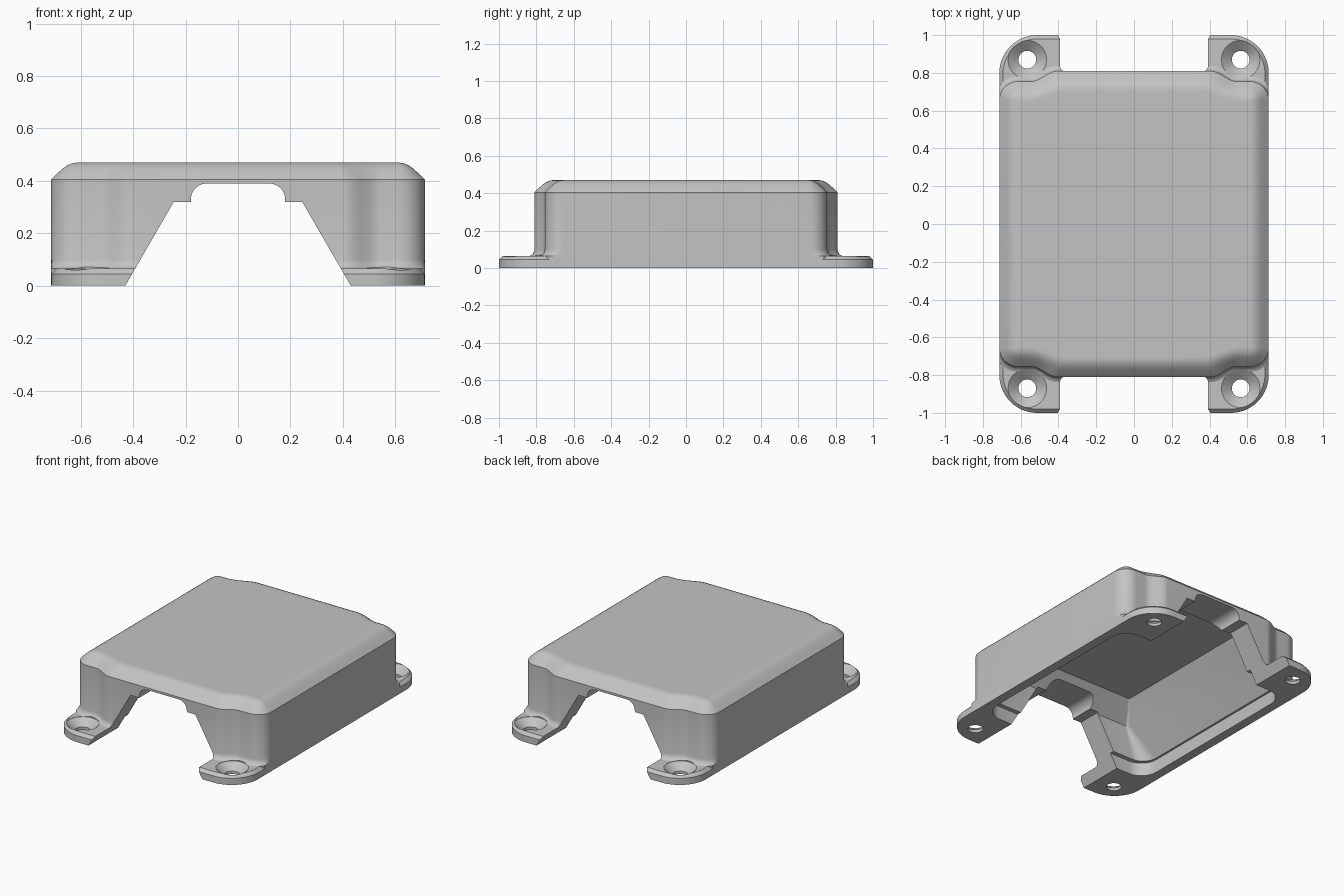
import bpy, bmesh, math

if "Cube" in bpy.data.objects:
    bpy.data.objects.remove(bpy.data.objects["Cube"])

grey = bpy.data.materials.new("plastic_grey")
grey.diffuse_color = (0.55, 0.55, 0.55, 1)
grey.use_nodes = True
grey.node_tree.nodes["Principled BSDF"].inputs["Base Color"].default_value = grey.diffuse_color
W = 0.713  # half width


def loft(bm, rings):
    """Skin a stack of equal-length closed rings and cap both ends."""
    vs = [[bm.verts.new(p) for p in r] for r in rings]
    n = len(vs[0])
    for a, b in zip(vs, vs[1:]):
        for i in range(n):
            bm.faces.new((a[i], a[(i + 1) % n], b[(i + 1) % n], b[i]))
    bm.faces.new(vs[0])
    bm.faces.new(vs[-1])


def make(name, stacks):
    bm = bmesh.new()
    for rings in stacks:
        loft(bm, rings)
    bmesh.ops.recalc_face_normals(bm, faces=bm.faces)
    me = bpy.data.meshes.new(name)
    bm.to_mesh(me)
    bm.free()
    me.materials.append(grey)
    ob = bpy.data.objects.new(name, me)
    bpy.context.collection.objects.link(ob)
    return ob


def arc(cx, cy, r, a0, a1, n):
    return [(cx + r * math.cos(math.radians(a0 + (a1 - a0) * i / n)),
             cy + r * math.sin(math.radians(a0 + (a1 - a0) * i / n))) for i in range(n + 1)]


def mirror4(q):
    """Quarter outline (+x axis towards +y axis) to a full closed outline."""
    half = q + [(-x, y) for x, y in reversed(q)]
    return half + [(-x, -y) for x, y in half]


def round_rect(hx, hy, r, z):
    return [(x, y, z) for x, y in mirror4(arc(hx - r, hy - r, r, 0, 90, 8))]


def cover_outline(f):
    """Rounded corners, end walls stepping in around the screws; f softens the step."""
    q = arc(W - 0.1, 0.655, 0.1, 0, 90, 10)
    a, b = 0.545 + 0.045 * f, 0.405 - 0.045 * f
    for i in range(17):
        t = i / 16
        q.append((a + (b - a) * t, 0.755 + 0.055 * (1 - math.cos(math.pi * t)) / 2))
    return mirror4(q)


def offset(d, z):
    outline = cover_outline(max(0, -d / 0.097))
    ring, n = [], len(outline)
    for i, (x, y) in enumerate(outline):
        (x0, y0), (x1, y1) = outline[i - 1], outline[(i + 1) % n]
        # straight sides keep their own normal at the arc ends
        tx, ty = x1 - x0, y1 - y0
        if abs(abs(x) - W) < 1e-6:
            tx, ty = 0, math.copysign(1, ty)
        elif abs(abs(y) - 0.81) < 1e-6:
            tx, ty = math.copysign(1, tx), 0
        k = d / math.hypot(tx, ty)
        ring.append((max(-W, min(W, x + ty * k)), y - tx * k, z))
    return ring


# main cover with flared foot fillet, rounded top edge and flat top
rings = [offset(d, z) for d, z in (
    (0.027, 0), (0.027, 0.065), (0.014, 0.071), (0.005, 0.081), (0, 0.1), (0, 0.405),
    (-0.03, 0.434), (-0.047, 0.449), (-0.063, 0.460), (-0.08, 0.467), (-0.097, 0.47))]
rings.append([(x * 0.98, y * 0.98, z) for x, y, z in rings[-1]])
cover = make("cover", [rings])

# four mounting feet with chamfered upper edge
feet = []
for sx in (-1, 1):
    for sy in (-1, 1):
        rings = []
        for inset, z in ((0, 0), (0, 0.045), (0.02, 0.065)):
            pts = [(0.36, 0.69), (W - inset, 0.69)]
            pts += arc(W - 0.2, 0.8, 0.2 - inset, 0, 90, 14) + [(0.36, 1 - inset)]
            rings.append([(sx * x, sy * y, z) for x, y in pts])
        feet.append(rings)
mounting_feet = make("mounting_feet", feet)

# hollow inside: shallow rounded recess, then a pocket with sloping walls
recess = make("recess_cutter", [[round_rect(0.65, 0.68, 0.12, z) for z in (-0.05, 0.09)]])
pocket = make("pocket_cutter", [[
    round_rect(0.64, 0.65, 0.11, 0.05), round_rect(0.64, 0.65, 0.11, 0.085),
    round_rect(0.49, 0.65, 0.02, 0.31), round_rect(0.41, 0.535, 0.005, 0.43)]])

# trapezoid tunnel with rounded cable slot, through both end walls
side = [(0.459, -0.05), (0.245, 0.32), (0.18, 0.32)] + arc(0.12, 0.33, 0.06, 0, 90, 6)
profile = side + [(-x, z) for x, z in reversed(side)]
tunnel = make("tunnel_cutter", [[[(x, y, z) for x, z in profile] for y in (-1.2, 1.2)]])

# countersunk screw holes
holes = []
for sx in (-1, 1):
    for sy in (-1, 1):
        holes.append([[(x, y, z) for x, y in arc(sx * 0.565, sy * 0.87, r, 0, 348.75, 31)]
                      for r, z in ((0.047, -0.05), (0.047, 0.02), (0.102, 0.064), (0.102, 0.11))])
screws = make("screw_cutter", holes)

cutters = (recess, pocket, tunnel, screws)
for ob in (cover, mounting_feet):
    bpy.ops.object.select_all(action='DESELECT')
    ob.select_set(True)
    bpy.context.view_layer.objects.active = ob
    for c in cutters:
        m = ob.modifiers.new(c.name, 'BOOLEAN')
        m.operation, m.solver, m.object = 'DIFFERENCE', 'EXACT', c
        bpy.ops.object.modifier_apply(modifier=m.name)
    bpy.ops.object.shade_smooth_by_angle(angle=math.radians(28))
for c in cutters:
    bpy.data.objects.remove(c)
